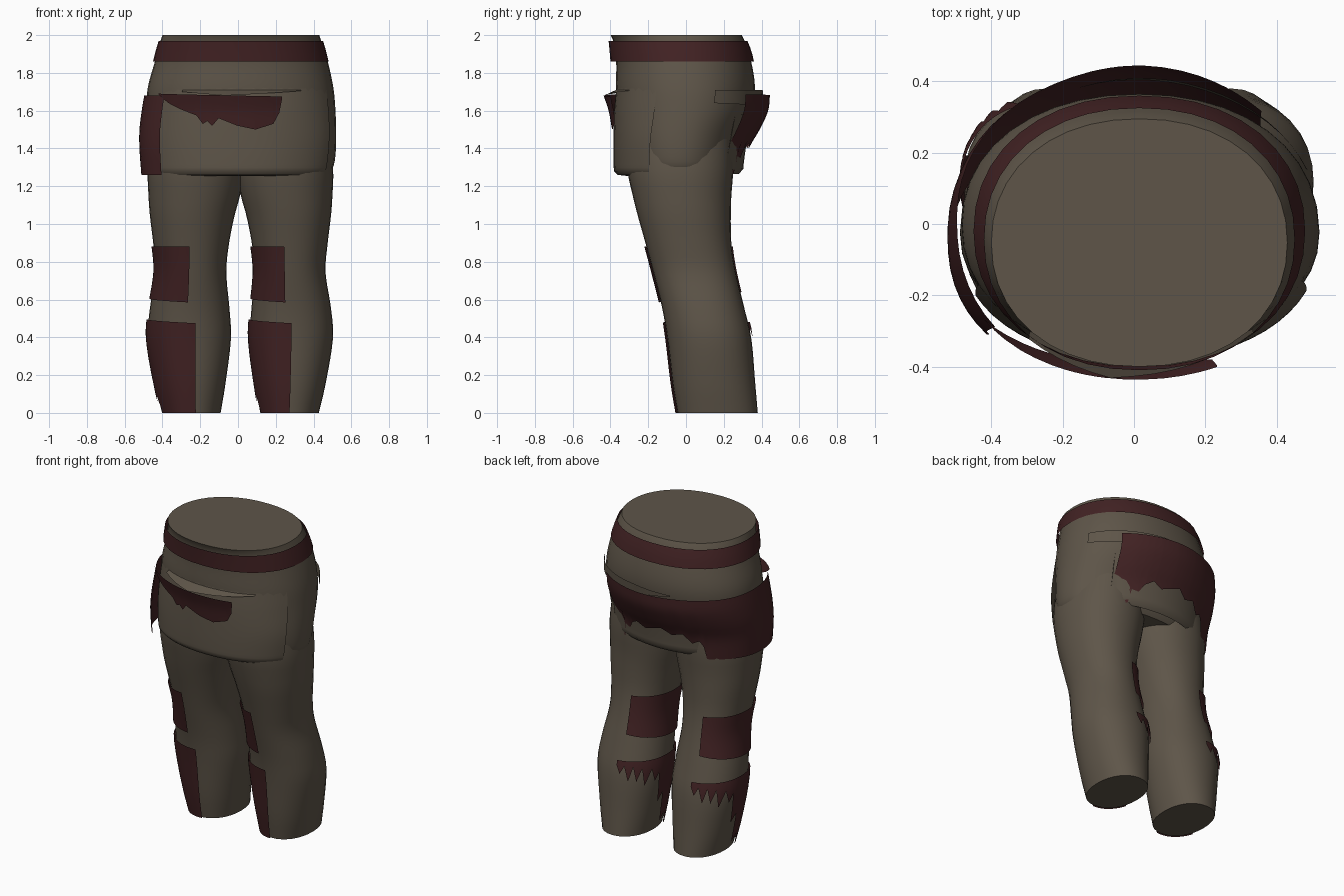
import bpy, bmesh, math

if "Cube" in bpy.data.objects:
    bpy.data.objects.remove(bpy.data.objects["Cube"])


def material(name, rgb):
    m = bpy.data.materials.new(name)
    m.diffuse_color = (*rgb, 1)
    m.use_nodes = True
    m.node_tree.nodes["Principled BSDF"].inputs["Base Color"].default_value = m.diffuse_color
    return m


CLOTH = material("taupe cloth", (0.112, 0.091, 0.066))
MAROON = material("dark maroon", (0.054, 0.016, 0.017))


def section(table, z):
    """Smoothly interpolated (x0, x1, y0, y1) of a row table at height z."""
    if z <= table[0][0]:
        return table[0][1:]
    if z >= table[-1][0]:
        return table[-1][1:]
    i = max(k for k in range(len(table) - 1) if table[k][0] <= z)
    a, b = table[i], table[i + 1]
    p, q = table[max(i - 1, 0)], table[min(i + 2, len(table) - 1)]
    h = b[0] - a[0]
    t = (z - a[0]) / h
    out = []
    for k in range(1, 5):
        m0 = (b[k] - p[k]) / (b[0] - p[0]) * h
        m1 = (q[k] - a[k]) / (q[0] - a[0]) * h
        out.append((2*t**3 - 3*t*t + 1) * a[k] + (t**3 - 2*t*t + t) * m0
                   + (3*t*t - 2*t**3) * b[k] + (t**3 - t*t) * m1)
    return out


def point(table, deg, z, power=2.15):
    """Point on the rounded cross-section; 0 = +x, 90 = back, 270 = front."""
    x0, x1, y0, y1 = section(table, z)
    c, s = math.cos(math.radians(deg)), math.sin(math.radians(deg))
    e = 2 / power
    return ((x0 + x1) / 2 + (x1 - x0) / 2 * math.copysign(abs(c) ** e, c),
            (y0 + y1) / 2 + (y1 - y0) / 2 * math.copysign(abs(s) ** e, s), z)


def grow(table, d):
    return [(z, a - d, b + d, c - d, e + d) for z, a, b, c, e in table]


def line(points, a):
    """Piecewise linear value at angle a."""
    for (a0, z0), (a1, z1) in zip(points, points[1:]):
        if a <= a1:
            return z0 + (z1 - z0) * max(a - a0, 0) / (a1 - a0)
    return points[-1][1]


def finish(name, bm, mat):
    mesh = bpy.data.meshes.new(name)
    bm.to_mesh(mesh)
    bm.free()
    mesh.materials.append(mat)
    ob = bpy.data.objects.new(name, mesh)
    bpy.context.collection.objects.link(ob)
    bpy.ops.object.select_all(action='DESELECT')
    ob.select_set(True)
    bpy.context.view_layer.objects.active = ob
    bpy.ops.object.shade_smooth_by_angle(angle=math.radians(40))
    return ob


def tube(name, table, mat, rows=20, sides=40, capped=True):
    bm = bmesh.new()
    lo, hi = table[0][0], table[-1][0]
    rings = [[bm.verts.new(point(table, 360 * j / sides, lo + (hi - lo) * i / rows))
              for j in range(sides)] for i in range(rows + 1)]
    for a, b in zip(rings, rings[1:]):
        for j in range(sides):
            k = (j + 1) % sides
            bm.faces.new((a[j], a[k], b[k], b[j]))
    if capped:
        bm.faces.new(rings[0][::-1])
        bm.faces.new(rings[-1])
    return finish(name, bm, mat)


def sheet(name, table, bottom, top, mat, rows=8, power=((0, 2.15), (360, 2.15))):
    """Open panel wrapped round a section between two (angle, height) edges."""
    bm = bmesh.new()
    a0, a1 = bottom[0][0], bottom[-1][0]
    n = max(2, round((a1 - a0) / 6))
    angles = sorted({p[0] for p in bottom + top if a0 <= p[0] <= a1}
                    | {a0 + (a1 - a0) * i / n for i in range(n + 1)})
    cols = []
    for a in angles:
        lo, hi = line(bottom, a), line(top, a)
        cols.append([bm.verts.new(point(table, a, lo + (hi - lo) * i / rows,
                                        line(power, a)))
                     for i in range(rows + 1)])
    for p, q in zip(cols, cols[1:]):
        for i in range(rows):
            bm.faces.new((p[i], q[i], q[i + 1], p[i + 1]))
    return finish(name, bm, mat)


# Hips and waist
HIPS = [(1.262, -.44, .465, -.285, .22), (1.29, -.472, .498, -.30, .24),
        (1.34, -.484, .513, -.318, .255), (1.45, -.488, .52, -.34, .29),
        (1.6, -.485, .516, -.36, .35), (1.72, -.478, .505, -.37, .365),
        (1.86, -.44, .475, -.37, .345), (1.97, -.41, .44, -.385, .31),
        (2.0, -.40, .43, -.40, .295)]
tube("hips", HIPS, CLOTH, rows=32)

# Belt
BELT = [(1.86, -.45, .48, -.40, .36), (1.92, -.435, .465, -.405, .345),
        (1.97, -.42, .45, -.41, .325)]
tube("belt", BELT, MAROON, rows=3, capped=False)

# Legs, each with a wrapped knee band and a torn shin guard on its -x side
LEG = [(0, .105, .415, -.045, .38), (.15, .08, .45, -.07, .367),
       (.4, .05, .49, -.10, .345), (.55, .058, .48, -.125, .31),
       (.75, .075, .45, -.175, .262), (.9, .06, .462, -.215, .24),
       (1.05, .03, .48, -.257, .237), (1.15, .002, .487, -.282, .24),
       (1.28, -.02, .491, -.31, .25), (1.45, -.02, .47, -.32, .25)]
KNEE_LOW = [(102, .64), (180, .605)]
SHIN_LOW = [(94, .45), (100, .40), (106, .45), (114, .36), (120, .45), (127, .36),
            (134, .44), (141, .33), (150, .43), (158, .35), (164, .40), (170, .2),
            (178, .25), (185, .05), (195, .09), (205, 0)]
for side, sign, knee_end, shin_end in (("left", -1, 268, 277), ("right", 1, 263, 270)):
    leg = [(z, *sorted((.013 + sign * a, .013 + sign * b)), c, d)
           for z, a, b, c, d in LEG]
    tube(side + "_leg", leg, CLOTH, rows=30, sides=32)
    sheet(side + "_knee_band", grow(leg, .011), KNEE_LOW + [(knee_end, .585)],
          [(102, .88), (knee_end, .88)], MAROON)
    sheet(side + "_shin_guard", grow(leg, .011), SHIN_LOW + [(shin_end, 0)],
          [(94, .48), (190, .495), (shin_end, .475)], MAROON)

# Front skirt with a curled hem
SKIRT = [(1.26, -.465, .485, -.362, .24), (1.272, -.475, .496, -.378, .25),
         (1.31, -.482, .507, -.383, .265), (1.45, -.489, .521, -.384, .29),
         (1.6, -.486, .517, -.38, .35), (1.75, -.470, .498, -.366, .36)]
sheet("front_skirt", SKIRT, [(205, 1.26), (337, 1.26)],
      [(205, 1.75), (337, 1.75)], CLOTH, rows=26)
HEM = [(1.253, -.46, .48, -.30, .24), (1.26, -.465, .485, -.362, .24)]
sheet("skirt_hem", HEM, [(205, 1.253), (337, 1.253)],
      [(205, 1.26), (337, 1.26)], CLOTH, rows=2)

# Torn front pouch and the sloping flap above it
POUCH = [(1.5, -.49, .525, -.392, .3), (1.6, -.495, .525, -.41, .3),
         (1.69, -.495, .52, -.44, .3)]
sheet("front_pouch", POUCH,
      [(212, 1.685), (222, 1.64), (231, 1.61), (243, 1.575), (247, 1.53),
       (250, 1.545), (253, 1.52), (257, 1.56), (268, 1.52), (278, 1.5),
       (289, 1.53), (293, 1.59), (295, 1.66)],
      [(212, 1.69), (295, 1.675)], MAROON, power=((0, 2.05), (360, 2.05)))
FLAP = [(1.68, -.49, .52, -.435, .3), (1.71, -.478, .505, -.37, .36)]
sheet("front_flap", FLAP, [(233, 1.7), (262, 1.68), (309, 1.705)],
      [(233, 1.71), (309, 1.71)], CLOTH, rows=3)

# Side and seat panel: full length on the side, torn over the seat
PANEL = [(1.26, -.512, .50, -.43, .315), (1.4, -.522, .515, -.435, .335),
         (1.5, -.522, .52, -.435, .39), (1.6, -.51, .52, -.435, .435),
         (1.69, -.495, .52, -.43, .445)]
sheet("seat_panel", PANEL,
      [(46, 1.265), (57, 1.27), (60, 1.36), (65, 1.35), (69, 1.40), (75, 1.43),
       (82, 1.40), (90, 1.42), (97, 1.44), (104, 1.40), (112, 1.42),
       (118, 1.36), (123, 1.38), (126, 1.34), (128, 1.26), (220, 1.26)],
      [(46, 1.685), (220, 1.68)], MAROON, rows=12,
      power=((46, 1.9), (110, 1.95), (180, 2.2), (220, 2.25)))

# Cloth under the torn seat, and the strip above it
SEAT = [(1.265, -.48, .495, -.37, .28), (1.28, -.487, .505, -.37, .30),
        (1.33, -.49, .51, -.37, .307), (1.45, -.49, .518, -.37, .325),
        (1.6, -.49, .518, -.37, .36)]
sheet("seat_cloth", SEAT, [(40, 1.265), (128, 1.265)],
      [(40, 1.34), (46, 1.34), (47, 1.58), (128, 1.58)], CLOTH, rows=12,
      power=((40, 2.1), (70, 2), (128, 1.9)))
STRIP = [(1.62, -.488, .52, -.36, .40), (1.71, -.483, .513, -.36, .41)]
sheet("seat_strip", STRIP, [(20, 1.64), (60, 1.63), (110, 1.68)],
      [(20, 1.71), (80, 1.71), (110, 1.69)], CLOTH, rows=3,
      power=((20, 1.97), (110, 1.95)))
